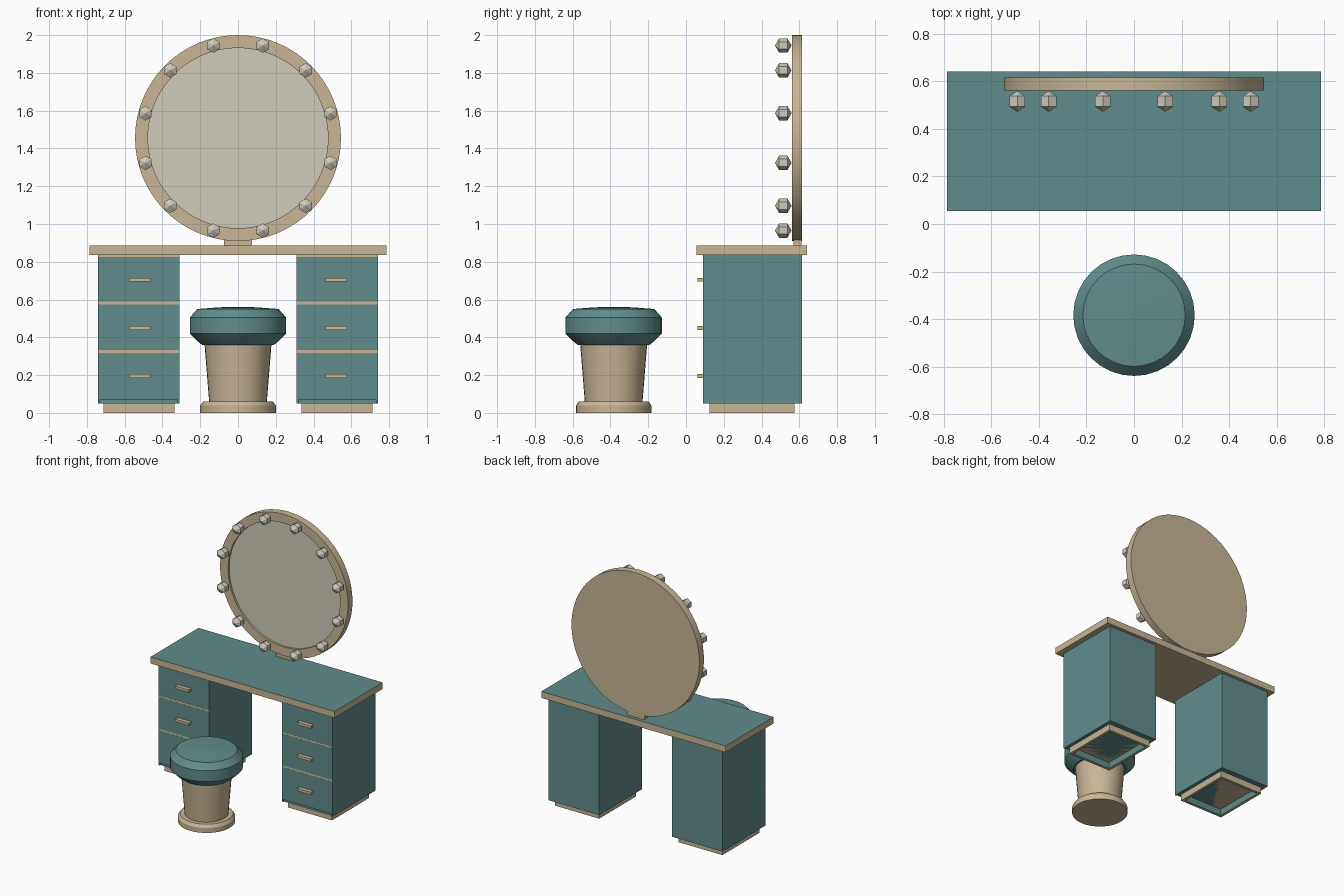
import bpy, bmesh, math
from mathutils import Matrix, Vector

if "Cube" in bpy.data.objects:
    bpy.data.objects.remove(bpy.data.objects["Cube"])


def material(name, r, g, b):
    m = bpy.data.materials.new(name)
    m.use_nodes = True
    m.diffuse_color = (r, g, b, 1)
    m.node_tree.nodes["Principled BSDF"].inputs["Base Color"].default_value = (r, g, b, 1)
    return m


TEAL = material("teal paint", 0.117, 0.27, 0.262)
TAN = material("tan wood", 0.578, 0.468, 0.305)
PALE = material("pale glass", 0.631, 0.597, 0.503)


def finish(name, bm, mats, smooth=False):
    bmesh.ops.recalc_face_normals(bm, faces=bm.faces)
    mesh = bpy.data.meshes.new(name)
    bm.to_mesh(mesh)
    bm.free()
    for m in mats:
        mesh.materials.append(m)
    obj = bpy.data.objects.new(name, mesh)
    bpy.context.collection.objects.link(obj)
    if smooth:
        bpy.ops.object.select_all(action="DESELECT")
        obj.select_set(True)
        bpy.context.view_layer.objects.active = obj
        bpy.ops.object.shade_smooth_by_angle(angle=math.radians(25))
    return obj


def box_mesh(x, y, z):
    """Box from (low, high) pairs."""
    bm = bmesh.new()
    size = [p[1] - p[0] for p in (x, y, z)]
    mid = Vector([sum(p) / 2 for p in (x, y, z)])
    bmesh.ops.create_cube(bm, size=1, matrix=Matrix.Translation(mid) @ Matrix.Diagonal((*size, 1)))
    return bm


def box(name, x, y, z, mat):
    return finish(name, box_mesh(x, y, z), [mat])


def hollow_box(name, x, y, z, wall, depth, mats):
    """Box with a cavity in its underside; the cavity uses the last material."""
    bm = box_mesh(x, y, z)
    bottom = min(bm.faces, key=lambda f: f.calc_center_median().z)
    bmesh.ops.inset_region(bm, faces=[bottom], thickness=wall)
    inner = bmesh.ops.extrude_face_region(bm, geom=[bottom])["geom"]
    verts = [v for v in inner if isinstance(v, bmesh.types.BMVert)]
    bmesh.ops.translate(bm, verts=verts, vec=(0, 0, depth))
    if bottom.is_valid:
        bm.faces.remove(bottom)
    for f in bm.faces:
        if any(v in verts for v in f.verts):
            f.material_index = len(mats) - 1
    return finish(name, bm, mats)


def lathe(name, profile, mats, sides, place, pick=None):
    """Turn (radius, height) points about z; pick(i) gives each band's material."""
    bm = bmesh.new()
    rings = []
    for r, h in profile:
        if r == 0:
            rings.append([bm.verts.new((0, 0, h))] * sides)
        else:
            rings.append([bm.verts.new((r * math.cos(math.tau * k / sides),
                                        r * math.sin(math.tau * k / sides), h)) for k in range(sides)])
    for i, (a, b) in enumerate(zip(rings, rings[1:])):
        for k in range(sides):
            n = (k + 1) % sides
            corners = list(dict.fromkeys([a[k], a[n], b[n], b[k]]))
            bm.faces.new(corners).material_index = pick(i) if pick else 0
    bm.transform(place)
    return finish(name, bm, mats, True)


# Table top: teal upper face, tan edges and underside
bm = box_mesh((-0.785, 0.785), (0.055, 0.64), (0.835, 0.885))
max(bm.faces, key=lambda f: f.calc_center_median().z).material_index = 1
finish("table_top", bm, [TAN, TEAL])

# Two drawer pedestals
for side, s in (("left", 1), ("right", -1)):
    c = 0.525 * s
    span = (c - 0.215, c + 0.215)
    hollow_box(side + "_cabinet", span, (0.1, 0.615), (0.05, 0.835), 0.055, 0.76, [TEAL])
    hollow_box(side + "_plinth", (c - 0.188, c + 0.188), (0.125, 0.575), (0, 0.05), 0.03, 0.05, [TAN, TEAL])
    for edge, e in (("outer", s), ("inner", -s)):
        px = c + 0.21 * e
        box(f"{side}_{edge}_side_lip", (px - 0.005, px + 0.005), (0.091, 0.1), (0.05, 0.835), TEAL)
    for i, (low, high) in enumerate(((0.07, 0.318), (0.332, 0.575), (0.59, 0.826))):
        box(f"{side}_drawer_{i + 1}", span, (0.09, 0.1), (low, high), TEAL)
        box(f"{side}_rail_{i + 1}", span, (0.0905, 0.1), (high, high + 0.014 if i < 2 else 0.835), TAN)
        hz = 0.195 + 0.255 * i
        hx = 0.52 * s
        box(f"{side}_handle_{i + 1}", (hx - 0.058, hx + 0.058), (0.06, 0.09), (hz - 0.01, hz + 0.01), TAN)

# Round mirror with recessed glass, facing the front
CENTRE_Z = 1.455
upright = Matrix.Translation((0, 0.615, CENTRE_Z)) @ Matrix.Rotation(math.pi / 2, 4, "X")
lathe("mirror_frame", [(0, 0), (0.545, 0), (0.545, 0.055), (0.477, 0.055), (0.477, 0.04), (0, 0.04)],
      [TAN, PALE], 64, upright, lambda i: int(i == 4))
box("mirror_foot", (-0.073, 0.073), (0.568, 0.612), (0.885, 0.918), TAN)

# Ring of faceted bulbs
for k in range(12):
    a = math.radians(15 + 30 * k)
    bm = bmesh.new()
    bmesh.ops.create_uvsphere(bm, u_segments=6, v_segments=3, radius=0.044)
    bm.transform(Matrix.Translation((0.507 * math.cos(a), 0.515, CENTRE_Z + 0.507 * math.sin(a)))
                 @ Matrix.Rotation(math.pi / 2, 4, "X"))
    finish(f"bulb_{k + 1}", bm, [PALE])

# Stool
seat_place = Matrix.Translation((0, -0.383, 0))
lathe("stool_base", [(0, 0), (0.2, 0), (0.2, 0.038), (0.185, 0.06), (0.153, 0.06), (0.177, 0.36), (0, 0.36)],
      [TAN], 32, seat_place)
lathe("stool_cushion", [(0, 0.358), (0.19, 0.36), (0.215, 0.38), (0.255, 0.42), (0.255, 0.505),
                        (0.215, 0.55), (0.1, 0.559), (0, 0.561)], [TEAL], 32, seat_place)
